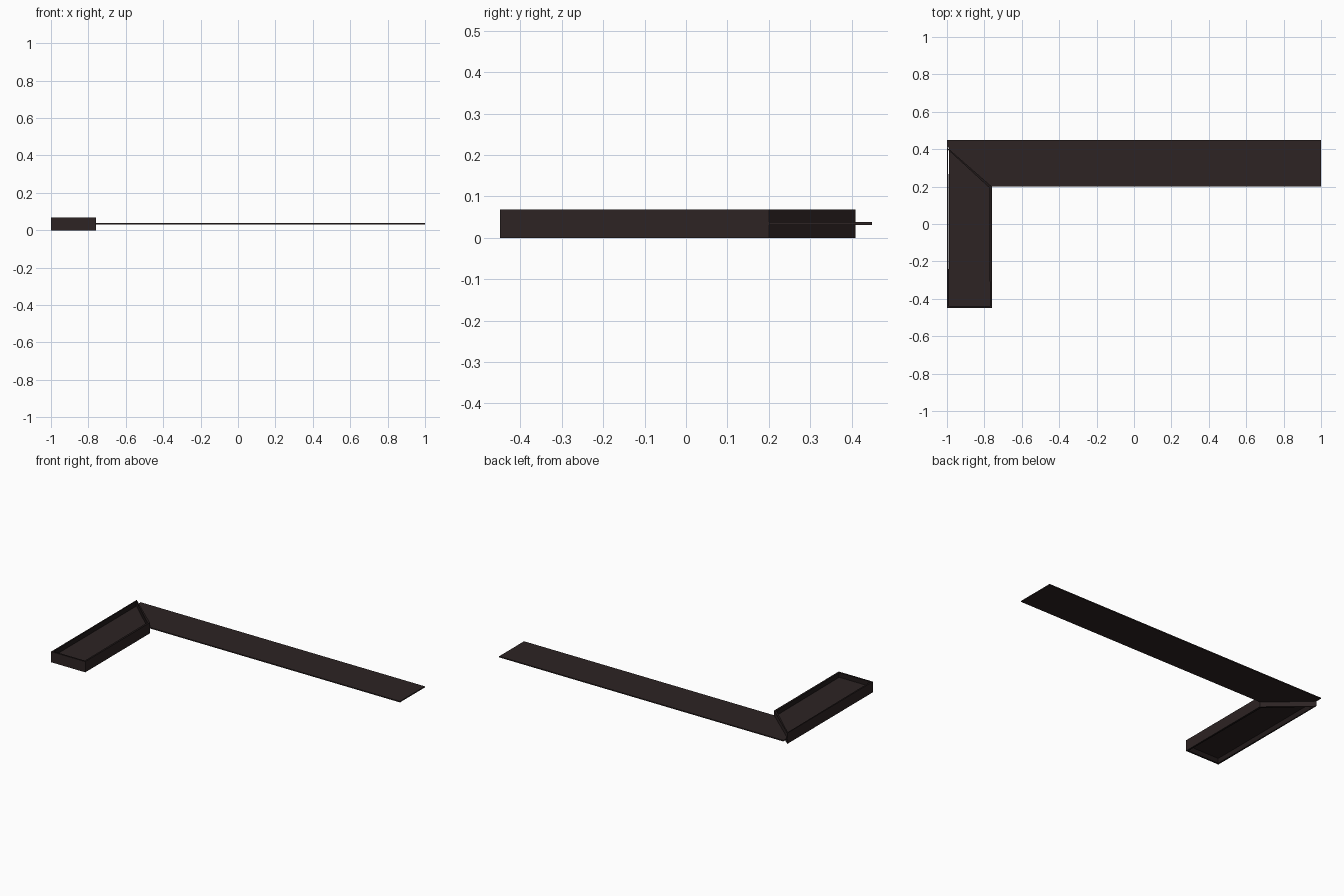
import bpy, bmesh

if "Cube" in bpy.data.objects:
    bpy.data.objects.remove(bpy.data.objects["Cube"])

def material(name, rgb):
    m = bpy.data.materials.new(name)
    m.diffuse_color = (*rgb, 1)
    m.use_nodes = True
    m.node_tree.nodes["Principled BSDF"].inputs["Base Color"].default_value = m.diffuse_color
    return m

brown = material("dark_brown", (0.026, 0.017, 0.017))
edge_brown = material("deep_edge_brown", (0.015, 0.010, 0.010))

def prism(bm, pts, z0, z1):
    """Extrude an outline between two heights; returns (bottom, top) caps."""
    lo = [bm.verts.new((x, y, z0)) for x, y in pts]
    hi = [bm.verts.new((x, y, z1)) for x, y in pts]
    n = len(pts)
    for i in range(n):
        j = (i + 1) % n
        bm.faces.new((lo[i], lo[j], hi[j], hi[i]))
    return bm.faces.new(lo[::-1]), bm.faces.new(hi)

def finish(name, bm, mats):
    bmesh.ops.recalc_face_normals(bm, faces=bm.faces)
    me = bpy.data.meshes.new(name)
    bm.to_mesh(me)
    bm.free()
    for m in mats:
        me.materials.append(m)
    ob = bpy.data.objects.new(name, me)
    bpy.context.collection.objects.link(ob)
    return ob

# Thin L-shaped panel: the long arm, and the floor inside the short framed arm
bm = bmesh.new()
prism(bm, [(-0.99, -0.44), (-0.77, -0.44), (-0.77, 0.20), (1, 0.20),
           (1, 0.45), (-1, 0.45), (-1, 0.41), (-0.99, 0.41)], 0.031, 0.038)
finish("panel", bm, [brown])

# Raised frame round the short arm, with a mitred back end, open above and below
bm = bmesh.new()
caps = prism(bm, [(-1, -0.45), (-0.76, -0.45), (-0.76, 0.20), (-1, 0.41)], 0, 0.068)
bmesh.ops.recalc_face_normals(bm, faces=bm.faces)
rim = bmesh.ops.inset_individual(bm, faces=list(caps), thickness=0.015)["faces"]
for f in rim:
    f.material_index = 1
inner = [e for f in caps for e in f.edges]
bmesh.ops.delete(bm, geom=list(caps), context='FACES_ONLY')
bmesh.ops.bridge_loops(bm, edges=inner)
finish("short_arm_frame", bm, [brown, edge_brown])
